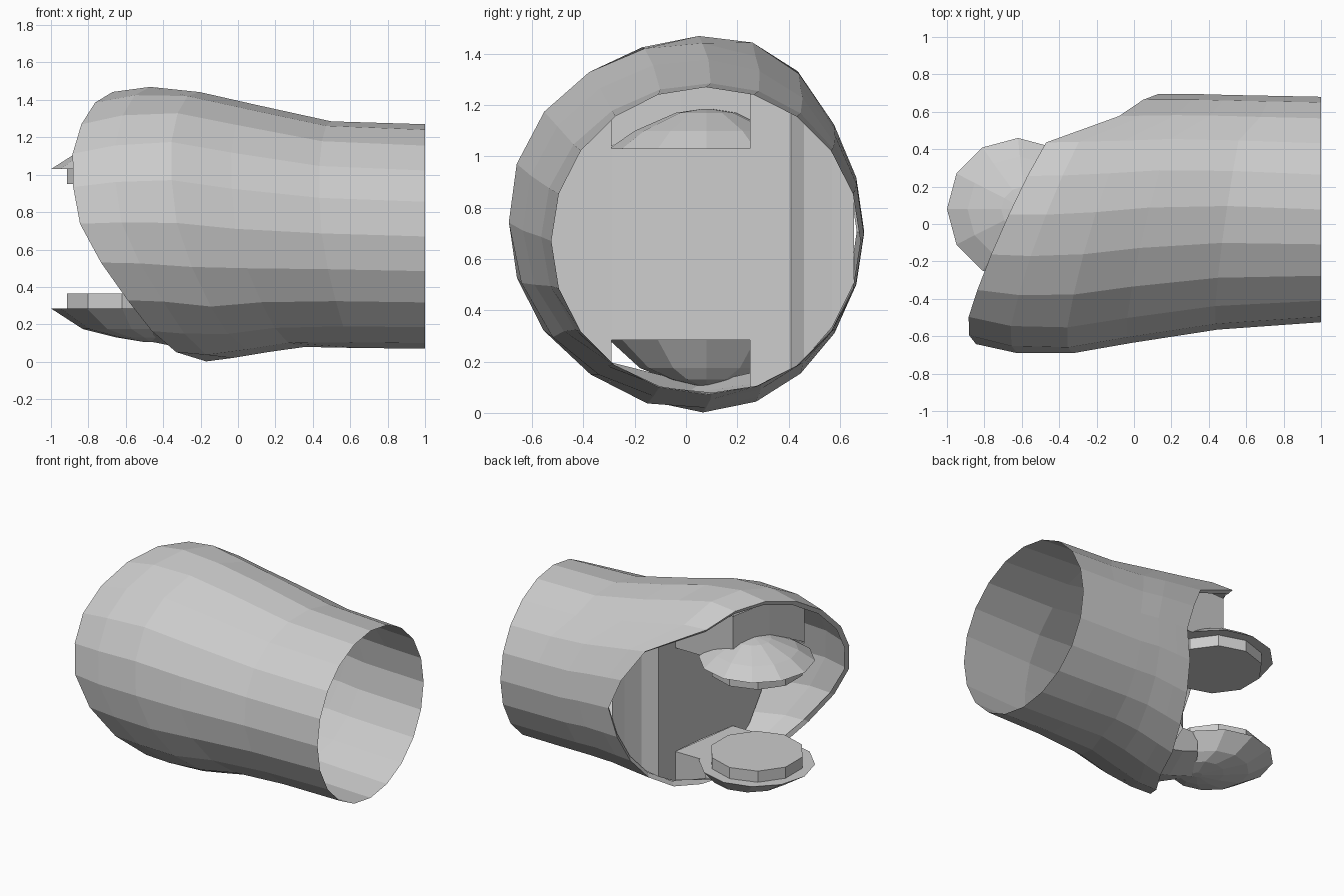
import bpy, bmesh
from math import cos, sin, sqrt, pi, radians

if "Cube" in bpy.data.objects:
    bpy.data.objects.remove(bpy.data.objects["Cube"])


def lerp_table(table, x):
    """Linear lookup in rows of (x, value, value...)."""
    if x <= table[0][0]:
        return table[0][1:]
    for a, b in zip(table, table[1:]):
        if x <= b[0]:
            f = (x - a[0]) / (b[0] - a[0])
            return tuple(p + (q - p) * f for p, q in zip(a[1:], b[1:]))
    return table[-1][1:]


def make(name, verts, faces):
    me = bpy.data.meshes.new(name)
    me.from_pydata(verts, [], faces)
    ob = bpy.data.objects.new(name, me)
    bpy.context.collection.objects.link(ob)
    return ob


# x, y min, y max, z bottom, z top of the sleeve
SECTION = [(-0.9, -0.62, 0.62, 0.10, 1.37), (-0.8, -0.66, 0.66, 0.07, 1.41),
           (-0.64, -0.69, 0.69, 0.04, 1.45), (-0.38, -0.70, 0.70, 0.02, 1.48),
           (-0.15, -0.66, 0.695, 0.0, 1.43), (0.33, -0.575, 0.695, 0.08, 1.32),
           (0.5, -0.56, 0.69, 0.075, 1.285), (1.0, -0.525, 0.68, 0.07, 1.27)]
# angle around the sleeve (0 = +y, 90 = up), x of the slanted mouth
MOUTH = [(0, .13), (20, .04), (36, -.08), (46, -.22), (54, -.47), (72, -.57),
         (90, -.67), (115, -.8), (140, -.885), (168, -.88), (185, -.83), (205, -.68),
         (227, -.5), (245, -.4), (255, -.3), (270, -.17), (310, 0), (360, .13)]


def ellipse(x):
    y0, y1, z0, z1 = lerp_table(SECTION, x)
    return (y0 + y1) / 2, (z0 + z1) / 2, (y1 - y0) / 2, (z1 - z0) / 2


def z_range(x, y, fit=0.965):
    """Heights just inside the sleeve wall at x, y."""
    cy, cz, a, b = ellipse(x)
    cy += 0.015
    h = b * fit * sqrt(max(0, 1 - ((y - cy) / (a * fit)) ** 2))
    return cz - h, cz + h


# Outer sleeve with a turned-in lip at the slanted mouth
N = 20
ROWS = [0, 0, 0.12, 0.28, 0.45, 0.7, 1]
verts, faces = [], []
for r, u in enumerate(ROWS):
    for i in range(N):
        deg = 360 * i / N
        xs = lerp_table(MOUTH, deg)[0]
        x = xs + (1 - xs) * u
        cy, cz, a, b = ellipse(x)
        s = 0.955 if r == 0 else 1
        t = radians(deg)
        # the crown and keel lean slightly towards +y
        lean = 0.05 * abs(sin(t)) ** 3 * min(1, (1 - x) / 0.8)
        verts.append((x + (0.02 if r == 0 else 0), cy + lean + a * s * cos(t),
                      cz + b * s * sin(t)))
for r in range(len(ROWS) - 1):
    for i in range(N):
        j = (i + 1) % N
        faces.append((r * N + i, r * N + j, (r + 1) * N + j, (r + 1) * N + i))
make("sleeve", verts, faces)

# Upright bulkhead inside the sleeve, with slots above and below the middle panel
PLAN = [(-.2, -.625), (-.2, -.57), (-.19, -.45), (-.17, -.29), (-.12, 0), (-.09, .25),
        (-.07, .41), (.03, .46), (.09, .57), (.13, .655)]
verts, faces = [], []
for (xa, ya), (xb, yb) in zip(PLAN, PLAN[1:]):
    ra, rb = z_range(xa, ya), z_range(xb, yb)
    if ya >= -.29 and yb <= .25:
        ra = rb = (0.285, 1.03)
    k = len(verts)
    verts += [(xa, ya, ra[0]), (xb, yb, rb[0]), (xb, yb, rb[1]), (xa, ya, ra[1])]
    faces.append((k, k + 1, k + 2, k + 3))
make("bulkhead", verts, faces)


# Jaw arms: floor plate and two side walls, plus the wall or keel that closes them
def arm(name, z, top):
    verts, faces = [], []
    inner = {-.29: -.17, .25: -.09}
    outer = {-.29: -.74, .25: -.55} if top else {-.29: -.42, .25: -.33}
    for y in (-.29, .25):
        xs = [inner[y] + (outer[y] - inner[y]) * f for f in (0, 0.5, 1)]
        k = len(verts)
        for i, x in enumerate(xs):
            edge = z_range(x, y, 0.95)[1 if top else 0]
            verts += [(x, y, z), (x, y, edge if top else edge + 0.03 * i)]
        faces += [(k, k + 2, k + 3, k + 1), (k + 2, k + 4, k + 5, k + 3)]
    faces.append((0, 4, 10, 6))
    k = len(verts)
    if top:
        # wall closing the upper arm above the dome
        verts += [(-.74, -.29, 1.04), (-.65, -.02, 1.17), (-.55, .25, 1.12), (-.65, -.02, 1.41)]
        faces += [(k, k + 1, k + 3, 5), (k + 1, k + 2, 11, k + 3)]
    else:
        # keel blending the dome into the sleeve
        verts += [(-.12, -.02, .04), (-.30, 0, .075), (-.48, .05, .11)]
        faces += [(1, 3, k + 1, k), (3, 5, k + 2, k + 1),
                  (7, 9, k + 1, k), (9, 11, k + 2, k + 1)]
    make(name, verts, faces)


arm("upper_arm", 1.03, True)
arm("lower_arm", 0.285, False)


# Rounded jaw tips: flat plate with a faceted dome
def jaw_tip(name, z, rings, n=12):
    cx, cy = -0.62, 0.08
    verts, faces = [], []
    for shift, rad, h in rings:
        for i in range(n):
            t = 2 * pi * i / n
            verts.append((cx + shift + rad * cos(t), cy + rad * sin(t), z + h))
    for r in range(len(rings) - 1):
        for i in range(n):
            j = (i + 1) % n
            faces.append((r * n + i, r * n + j, (r + 1) * n + j, (r + 1) * n + i))
    faces.append(tuple(range(n)))
    last = (len(rings) - 1) * n
    faces.append(tuple(range(last, last + n)))
    make(name, verts, faces)


jaw_tip("upper_jaw_tip", 1.03, [(0, .38, 0), (.01, .28, .07), (.03, .12, .14), (.03, .02, .155)])
jaw_tip("lower_jaw_tip", 0.285, [(0, .38, 0), (.05, .26, -.11), (.12, .15, -.155), (.15, .03, -.18)])

# Grip pads facing each other
for name, z in (("upper_pad", 0.99), ("lower_pad", 0.325)):
    bpy.ops.mesh.primitive_cylinder_add(vertices=10, radius=0.31, depth=0.08,
                                        location=(-0.62, 0.08, z))
    bpy.context.object.name = name
